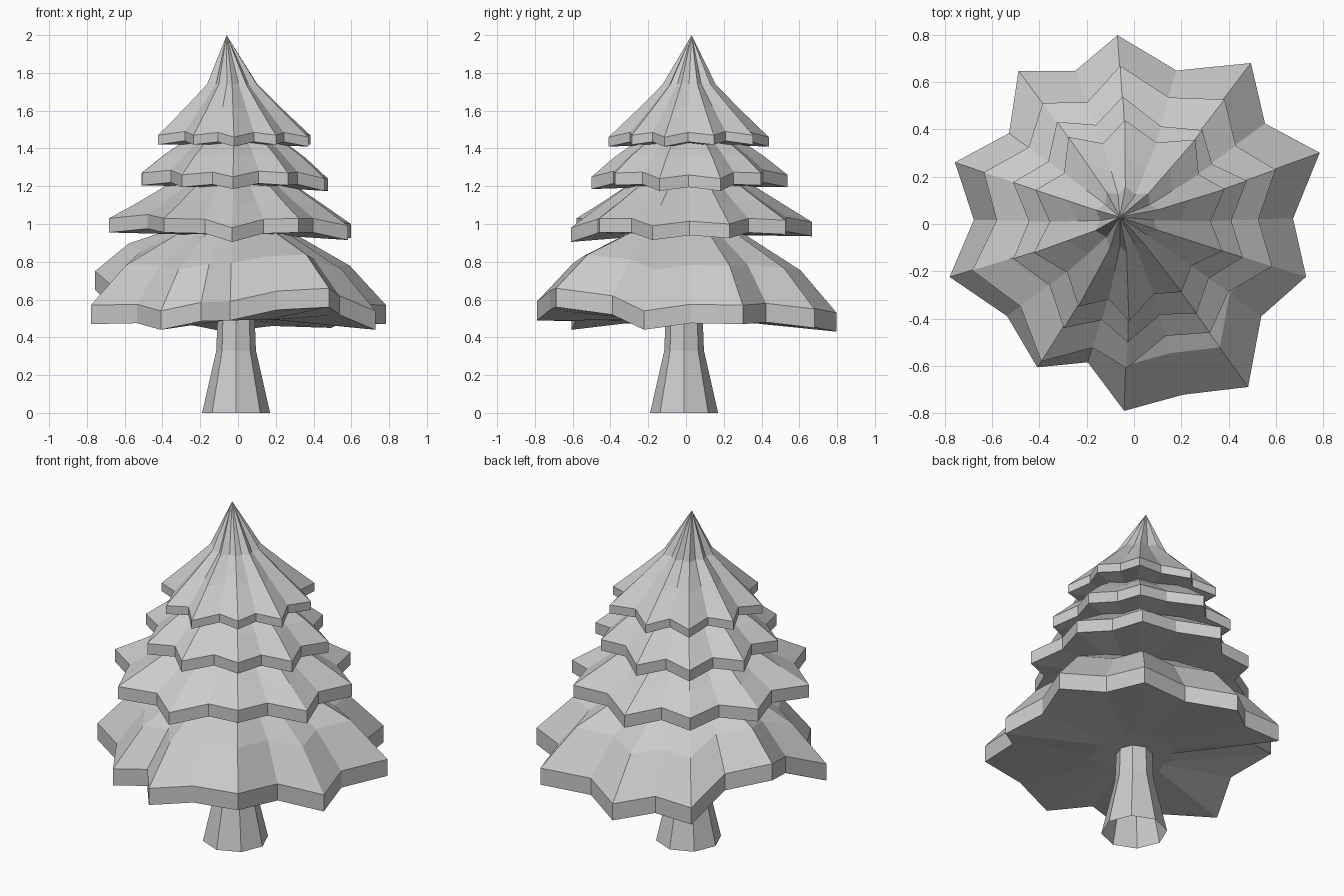
import bpy, bmesh
from math import cos, sin, radians, pi

if "Cube" in bpy.data.objects:
    bpy.data.objects.remove(bpy.data.objects["Cube"], do_unlink=True)

grey = bpy.data.materials.new("light_grey")
grey.use_nodes = True
tint = (0.6, 0.6, 0.6, 1)
grey.diffuse_color = tint
grey.node_tree.nodes["Principled BSDF"].inputs["Base Color"].default_value = tint


def loft(name, rings, tip=None, capped=True):
    """Skin a stack of rings, optionally capping the ends or closing to a tip."""
    bm = bmesh.new()
    loops = [[bm.verts.new(p) for p in ring] for ring in rings]
    n = len(loops[0])
    for low, high in zip(loops, loops[1:]):
        for i in range(n):
            j = (i + 1) % n
            bm.faces.new((low[i], low[j], high[j], high[i]))
    if capped:
        bm.faces.new(loops[0])
    if tip:
        peak = bm.verts.new(tip)
        for i in range(n):
            bm.faces.new((loops[-1][i], loops[-1][(i + 1) % n], peak))
    elif capped:
        bm.faces.new(loops[-1])
    bmesh.ops.recalc_face_normals(bm, faces=bm.faces)
    mesh = bpy.data.meshes.new(name)
    bm.to_mesh(mesh)
    bm.free()
    mesh.materials.append(grey)
    obj = bpy.data.objects.new(name, mesh)
    bpy.context.collection.objects.link(obj)
    return obj


# Directions of the ten branch tips, clockwise from the back
ANGLES = [95, 54, 21, -17, -55, -93, -124, -164, -199, -233]


def star_rim(radii, heights, notches):
    """Alternate branch tips with the notches between them."""
    rim = []
    for i in range(10):
        j = (i + 1) % 10
        a, b = ANGLES[i], ANGLES[j] - (360 if j == 0 else 0)
        notch = notches[i] * (radii[i] + radii[j]) / 2
        lift = (heights[i] + heights[j]) / 2 + 0.02
        for r, d, z in ((radii[i], a, heights[i]), (notch, (a + b) / 2, lift)):
            rim.append((r * cos(radians(d)), r * sin(radians(d)), z))
    return rim


def tier(name, radii, heights, notches, thick, steps, tip=None):
    """One skirt of branches: underside, rim wall and steps (scale, z) inward."""
    rim = star_rim(radii, heights, notches)
    base = sum(heights) / 10
    under = [(x * 0.3, y * 0.3, base - thick * 0.95) for x, y, z in rim]
    rings = [under, [(x, y, z - thick) for x, y, z in rim], rim]
    for scale, level, follow in steps:
        lean = (1 - scale) * (0.6 if tip else 0.3)
        rings.append([(x * scale - 0.06 * lean, y * scale + 0.03 * lean,
                       level + (z - base) * follow) for x, y, z in rim])
    return loft(name, rings, tip)


tier("bottom_branches",
     [0.80, 0.84, 0.84, 0.76, 0.84, 0.79, 0.73, 0.81, 0.80, 0.81],
     [0.53, 0.55, 0.57, 0.54, 0.66, 0.59, 0.54, 0.57, 0.75, 0.56],
     [0.82, 0.83, 0.84, 0.83, 0.92, 0.81, 0.86, 0.84, 0.81, 0.86],
     0.10, [(0.76, 0.79, 0.65), (0.42, 0.94, 0.25), (0.2, 1.05, 0)])

tier("lower_middle_branches",
     [0.67, 0.65, 0.64, 0.61, 0.56, 0.61, 0.70, 0.71, 0.67, 0.64],
     [1.01, 1.02, 1.00, 0.99, 1.03, 0.98, 1.03, 1.03, 1.03, 1.02],
     [0.84] * 10, 0.075, [(0.76, 1.11, 0.5), (0.54, 1.2, 0.3), (0.25, 1.29, 0)])

tier("upper_middle_branches",
     [0.54, 0.49, 0.51, 0.48, 0.46, 0.50, 0.53, 0.53, 0.54, 0.54],
     [1.26, 1.27, 1.24, 1.24, 1.27, 1.25, 1.26, 1.27, 1.27, 1.26],
     [0.83] * 10, 0.065, [(0.76, 1.36, 0.5), (0.56, 1.43, 0.3), (0.25, 1.5, 0)])

tier("top_branches",
     [0.44, 0.44, 0.41, 0.39, 0.35, 0.41, 0.42, 0.44, 0.44, 0.46],
     [1.46, 1.47, 1.47, 1.46, 1.47, 1.46, 1.47, 1.47, 1.47, 1.47],
     [0.81] * 10, 0.05, [(0.64, 1.61, 0.5), (0.33, 1.74, 0)],
     tip=(-0.06, 0.03, 2.0))

# Flared eight-sided trunk, open at the foot
loft("trunk", [[(r * cos(k * pi / 4) - 0.01, r * sin(k * pi / 4) - 0.01, z) for k in range(8)]
               for r, z in ((0.18, 0), (0.105, 0.33), (0.095, 0.6))], capped=False)
